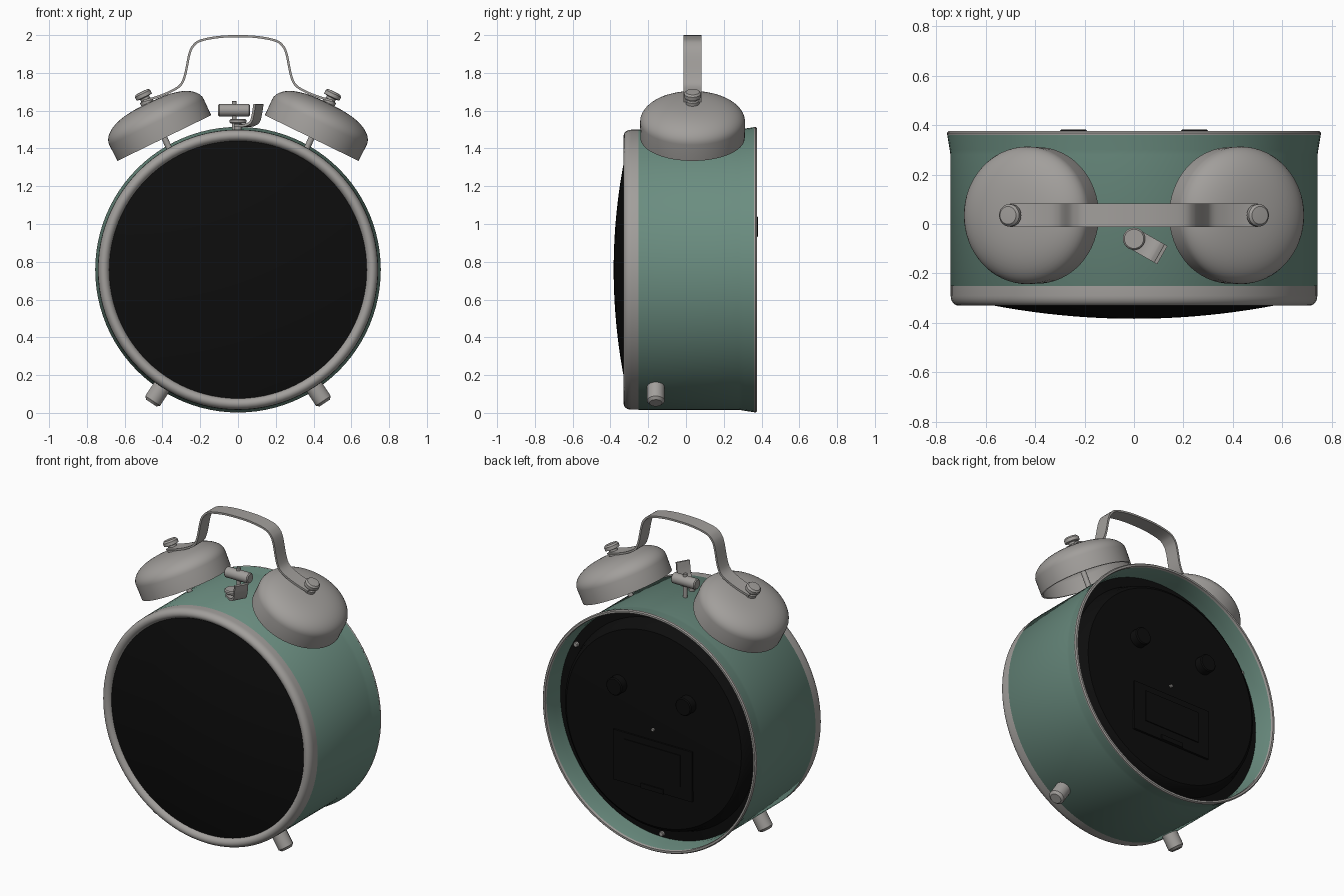
import bpy, bmesh, math
from mathutils import Vector

cube = bpy.data.objects.get("Cube")
if cube:
    bpy.data.objects.remove(cube, do_unlink=True)


def material(name, rgb):
    m = bpy.data.materials.new(name)
    m.use_nodes = True
    m.diffuse_color = (*rgb, 1)
    m.node_tree.nodes["Principled BSDF"].inputs["Base Color"].default_value = (*rgb, 1)
    return m


GREEN = material("sage_green", (0.145, 0.265, 0.215))
METAL = material("warm_grey_metal", (0.36, 0.345, 0.33))
BLACK = material("black", (0.004, 0.004, 0.004))

ZC = 0.758                       # height of the case axis
BACK = Vector((0, 1, 0))
UP = Vector((0, 0, 1))
AXIS = Vector((0, 0, ZC))
MID_Y = 0.035                    # depth of bells and handle


def finish(name, bm, mat, angle=35):
    bmesh.ops.remove_doubles(bm, verts=bm.verts, dist=1e-5)
    bmesh.ops.recalc_face_normals(bm, faces=bm.faces)
    mesh = bpy.data.meshes.new(name)
    bm.to_mesh(mesh)
    bm.free()
    ob = bpy.data.objects.new(name, mesh)
    bpy.context.collection.objects.link(ob)
    mesh.materials.append(mat)
    bpy.ops.object.select_all(action='DESELECT')
    ob.select_set(True)
    bpy.context.view_layer.objects.active = ob
    bpy.ops.object.shade_smooth_by_angle(angle=math.radians(angle))
    return ob


def lathe(name, profile, mat, origin, axis, steps=48, closed=False):
    """Spin (radius, height) points around an axis through origin."""
    bm = bmesh.new()
    verts = [bm.verts.new((r, 0, h)) for r, h in profile]
    edges = [bm.edges.new(p) for p in zip(verts, verts[1:])]
    if closed:
        edges.append(bm.edges.new((verts[-1], verts[0])))
    bmesh.ops.spin(bm, geom=verts + edges, cent=(0, 0, 0), axis=(0, 0, 1),
                   angle=math.tau, steps=steps, use_merge=False)
    rot = axis.to_track_quat('Z', 'Y').to_matrix()
    bmesh.ops.rotate(bm, verts=bm.verts, cent=(0, 0, 0), matrix=rot)
    bmesh.ops.translate(bm, verts=bm.verts, vec=origin)
    return finish(name, bm, mat)


def rod(name, r, h0, h1, mat, origin, axis, bevel=0.006, steps=24):
    return lathe(name, [(0, h0), (r - bevel, h0), (r, h0 + bevel), (r, h1 - bevel),
                        (r - bevel, h1), (0, h1)], mat, origin, axis, steps)


def strap(name, path, width, thick, mat, origin, direction):
    """Bent metal strip: path points are (along direction, height)."""
    side = direction.cross(UP).normalized()
    pts = [origin + direction * a + UP * h for a, h in path]
    bm = bmesh.new()
    rows = []
    for i, p in enumerate(pts):
        tangent = pts[min(i + 1, len(pts) - 1)] - pts[max(i - 1, 0)]
        n = side.cross(tangent).normalized() * thick / 2
        s = side * width / 2
        rows.append([bm.verts.new(p + v) for v in (n + s, n - s, -n - s, s - n)])
    for a, b in zip(rows, rows[1:]):
        for k in range(4):
            bm.faces.new((a[k], a[k - 1], b[k - 1], b[k]))
    bm.faces.new(rows[0])
    bm.faces.new(rows[-1])
    return finish(name, bm, mat)


def smooth_path(points, n=5):
    """Catmull-Rom through 2D points."""
    p = [Vector(q) for q in points]
    p = [2 * p[0] - p[1]] + p + [2 * p[-1] - p[-2]]
    out = []
    for a, b, c, d in zip(p, p[1:], p[2:], p[3:]):
        for i in range(n):
            t = i / n
            out.append((2 * b + (c - a) * t + (2 * a - 5 * b + 4 * c - d) * t * t
                        + (3 * b - a - 3 * c + d) * t ** 3) / 2)
    return out + [p[-2]]


def block(name, size, center, mat):
    bm = bmesh.new()
    bmesh.ops.create_cube(bm, size=1)
    bmesh.ops.scale(bm, verts=bm.verts, vec=size)
    bmesh.ops.translate(bm, verts=bm.verts, vec=center)
    return finish(name, bm, mat)


# Case: flared green drum with metal edge at the back
lathe("case", [(0.735, -0.26), (0.742, -0.25), (0.742, 0.28), (0.745, 0.3), (0.755, 0.362),
               (0.738, 0.362), (0.725, 0.29), (0.725, -0.26)], GREEN, AXIS, BACK, 96, True)
lathe("back_rim", [(0.755, 0.36), (0.756, 0.368), (0.75, 0.375), (0.738, 0.375),
                   (0.735, 0.36)], METAL, AXIS, BACK, 96, True)

# Front bezel and domed black glass
bezel = [(0.71 + 0.031 * math.cos(a), -0.29 - 0.04 * math.sin(a))
         for a in [math.pi * i / 12 for i in range(13)]]
lathe("bezel", [(0.741, -0.25)] + bezel + [(0.679, -0.25)], METAL, AXIS, BACK, 96, True)
lathe("glass", [(0.69 * i / 12, -0.383 + 0.079 * (i / 12) ** 2) for i in range(13)],
      BLACK, AXIS, BACK, 96)

# Recessed back plate with its fittings
lathe("back_plate", [(0.726, 0.2), (0.726, 0.235), (0.665, 0.24), (0.64, 0.31),
                     (0.62, 0.325), (0, 0.33)], BLACK, AXIS, BACK, 96)
for s in (-1, 1):
    rod("setting_knob", 0.056, 0.3, 0.382, BLACK, Vector((s * 0.245, 0, 0.985)), BACK)
rod("centre_pin", 0.01, 0.32, 0.342, METAL, AXIS, BACK, 0.002, 12)
for deg in (30, 150, 270):
    a = math.radians(deg)
    rod("plate_screw", 0.016, 0.22, 0.255, METAL,
        AXIS + Vector((math.cos(a), 0, math.sin(a))) * 0.7, BACK, 0.004, 12)
block("battery_cover", (0.56, 0.02, 0.32), (0, 0.33, 0.53), BLACK)
block("battery_panel", (0.4, 0.02, 0.2), (0, 0.336, 0.55), BLACK)
block("battery_tab", (0.16, 0.02, 0.03), (0, 0.338, 0.385), BLACK)

# Bells, posts, finials and feet, mirrored left and right
TILT = math.radians(26)
dome = [(0.278 * math.cos(a) ** 0.75, 0.095 + 0.11 * math.sin(a))
        for a in [math.pi / 2 * i / 12 for i in range(12)]] + [(0, 0.205)]
inner = [(r * 0.96, h - 0.01) for r, h in reversed(dome)]
for s in (-1, 1):
    base = Vector((s * 0.39, MID_Y, 1.455))
    out = Vector((s * math.sin(TILT), 0, math.cos(TILT)))
    lathe("bell", [(0.276, 0)] + dome + inner + [(0.266, 0)], METAL, base, out, 64)
    rod("bell_post", 0.016, -0.08, 0.2, METAL, base, out, 0.002, 16)
    lathe("bell_finial", [(0, 0.19), (0.036, 0.19), (0.036, 0.222), (0.026, 0.226),
                          (0.026, 0.238), (0.045, 0.242), (0.045, 0.262), (0.036, 0.272),
                          (0, 0.274)], METAL, base, out, 32)
    leg = Vector((s * 0.545, 0, -0.838))
    rod("foot", 0.047, 0.7, 0.842, METAL, Vector((0, -0.16, ZC)), leg, 0.014, 32)

# Carrying handle
half = [(0.5, 1.652), (0.43, 1.672), (0.36, 1.7), (0.305, 1.735), (0.28, 1.79),
        (0.257, 1.9), (0.235, 1.945), (0.195, 1.972), (0.1, 1.99)]
points = [(-x, z) for x, z in half] + [(0, 1.994)] + half[::-1]
strap("handle", smooth_path(points), 0.094, 0.012, METAL,
      Vector((0, MID_Y, 0)), Vector((1, 0, 0)))

# Hammer between the bells
rod("hammer_stem", 0.013, 1.46, 1.65, METAL, Vector((-0.02, MID_Y, 0)), UP, 0.002, 16)
rod("hammer_head", 0.033, -0.105, 0.063, METAL, Vector((0, MID_Y, 1.602)), Vector((1, 0, 0)))

# Alarm stop lever: button and upturned tab
pivot = Vector((0, -0.06, 0))
rod("lever_button", 0.045, 1.532, 1.556, METAL, pivot, UP)
rod("lever_pin", 0.018, 1.47, 1.54, METAL, pivot, UP, 0.002, 16)
strap("lever_tab", smooth_path([(0, 1.522), (0.06, 1.522), (0.1, 1.54), (0.115, 1.58),
                                (0.125, 1.635)]), 0.085, 0.014, METAL, pivot,
      Vector((0.87, -0.5, 0)).normalized())
